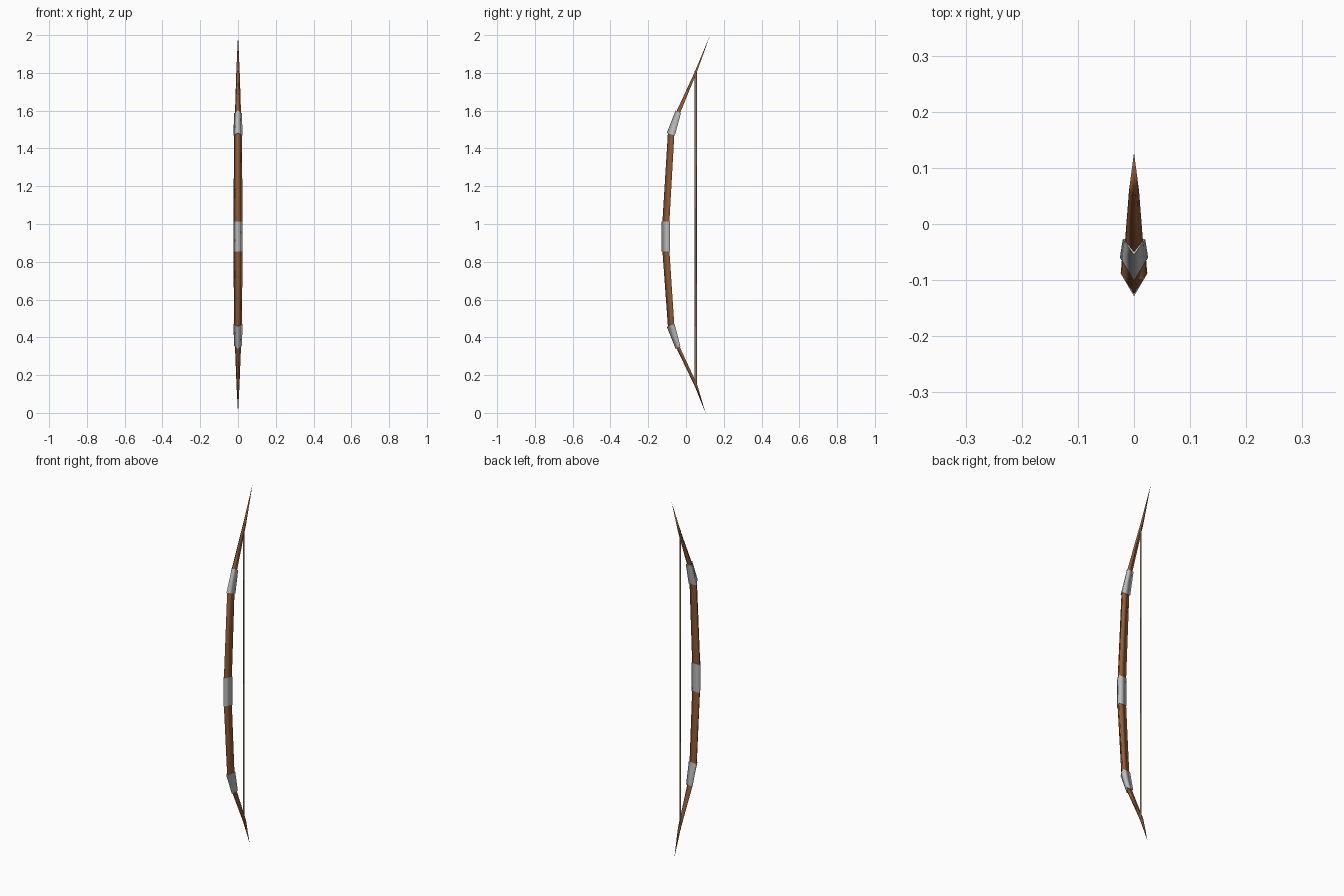
import bpy, bmesh

if "Cube" in bpy.data.objects:
    bpy.data.objects.remove(bpy.data.objects["Cube"])

def material(name, rgb):
    m = bpy.data.materials.new(name)
    m.diffuse_color = (*rgb, 1.0)
    m.use_nodes = True
    m.node_tree.nodes["Principled BSDF"].inputs["Base Color"].default_value = m.diffuse_color
    return m

WOOD = material("brown wood", (0.29, 0.105, 0.036))
METAL = material("grey binding", (0.50, 0.50, 0.50))
CORD = material("tan cord", (0.25, 0.19, 0.13))

def loft(name, rings, mat):
    """Skin a list of equal-sized point rings, with closed ends."""
    bm = bmesh.new()
    loops = [[bm.verts.new(p) for p in ring] for ring in rings]
    n = len(rings[0])
    for a, b in zip(loops, loops[1:]):
        for i in range(n):
            j = (i + 1) % n
            bm.faces.new((a[i], a[j], b[j], b[i])).smooth = True
    caps = [bm.faces.new(loops[0][::-1]), bm.faces.new(loops[-1])]
    for c in caps:
        for e in c.edges:
            e.smooth = False
    bmesh.ops.remove_doubles(bm, verts=bm.verts, dist=0.0003)
    bmesh.ops.recalc_face_normals(bm, faces=bm.faces)
    me = bpy.data.meshes.new(name)
    bm.to_mesh(me)
    bm.free()
    me.materials.append(mat)
    ob = bpy.data.objects.new(name, me)
    bpy.context.collection.objects.link(ob)
    return ob

def wedge(yf, zf, yb, zb, hw):
    """Triangular section: ridge at the front, flat back."""
    return [(0, yf, zf), (hw, yb, zb), (-hw, yb, zb)]

# Upper and lower limbs: front ridge (y, z), back (y, z), half width
loft("upper_limb", [wedge(*s) for s in [
    (-0.125, 0.94, -0.088, 0.94, 0.0235),
    (-0.125, 1.01, -0.088, 1.01, 0.0235),
    (-0.096, 1.48, -0.062, 1.472, 0.0215),
    (-0.050, 1.597, -0.031, 1.588, 0.016),
    (0.044, 1.800, 0.059, 1.808, 0.009),
    (0.1275, 2.0, 0.1275, 2.0, 0.0)]], WOOD)
loft("lower_limb", [wedge(*s) for s in [
    (-0.125, 0.94, -0.088, 0.94, 0.0235),
    (-0.125, 0.86, -0.088, 0.86, 0.0235),
    (-0.096, 0.46, -0.062, 0.466, 0.0215),
    (-0.050, 0.342, -0.034, 0.351, 0.016),
    (0.047, 0.140, 0.060, 0.148, 0.008),
    (0.103, 0.0, 0.103, 0.0, 0.0)]], WOOD)

# Bindings: central grip and one sleeve at each bend
loft("grip", [wedge(-0.129, z, -0.086, z, 0.025) for z in (0.855, 1.013)], METAL)
loft("upper_binding", [wedge(-0.102, 1.482, -0.059, 1.468, 0.025),
                       wedge(-0.055, 1.601, -0.027, 1.587, 0.020)], METAL)
loft("lower_binding", [wedge(-0.102, 0.457, -0.060, 0.470, 0.025),
                       wedge(-0.055, 0.339, -0.030, 0.353, 0.020)], METAL)

# Bowstring
loft("bowstring", [[(0.004, 0.052, z), (0, 0.059, z), (-0.004, 0.052, z), (0, 0.045, z)]
                   for z in (0.14, 1.81)], CORD)
